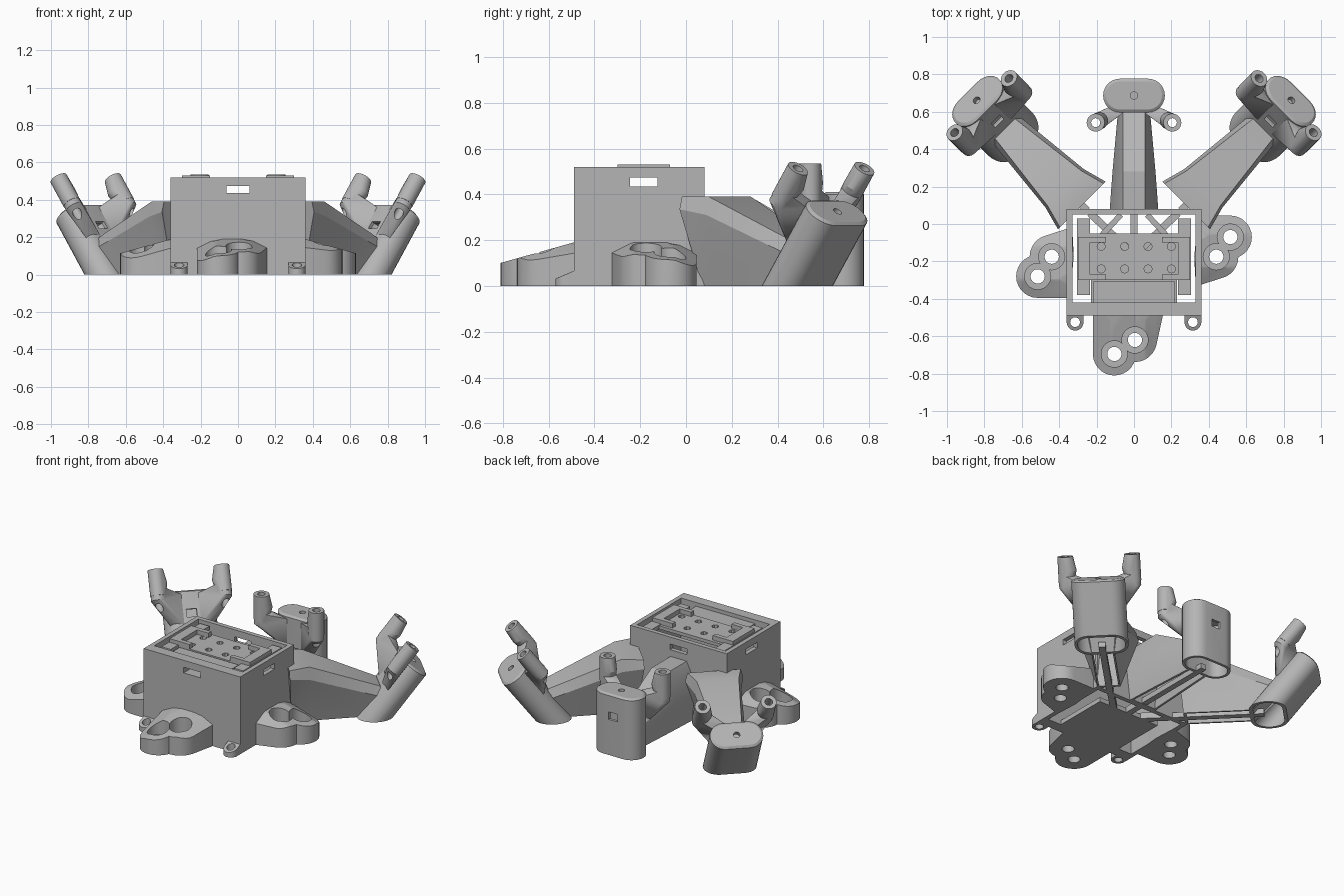
import bpy, bmesh, math
from mathutils import Matrix, Vector

if "Cube" in bpy.data.objects:
    bpy.data.objects.remove(bpy.data.objects["Cube"])

grey = bpy.data.materials.new("plain_grey")
grey.diffuse_color = (0.46, 0.46, 0.46, 1)
grey.use_nodes = True
grey.node_tree.nodes["Principled BSDF"].inputs["Base Color"].default_value = grey.diffuse_color
T, R = Matrix.Translation, Matrix.Rotation


def make(name, bm, m=Matrix()):
    bmesh.ops.recalc_face_normals(bm, faces=bm.faces)
    bm.transform(m)
    me = bpy.data.meshes.new(name)
    bm.to_mesh(me)
    bm.free()
    me.materials.append(grey)
    ob = bpy.data.objects.new(name, me)
    bpy.context.collection.objects.link(ob)
    return ob


def loft(name, rings, m=Matrix(), tri=False):
    """Skin equal-length rings of points and close both ends."""
    bm = bmesh.new()
    rs = [[bm.verts.new(p) for p in ring] for ring in rings]
    for a, b in zip(rs, rs[1:]):
        for i in range(len(a)):
            j = (i + 1) % len(a)
            bm.faces.new((a[i], a[j], b[j], b[i]))
    bm.faces.new(rs[0])
    bm.faces.new(rs[-1])
    if tri:
        bmesh.ops.triangulate(bm, faces=bm.faces)
    return make(name, bm, m)


def hull(name, pts, m=Matrix()):
    bm = bmesh.new()
    for p in pts:
        bm.verts.new(p)
    bmesh.ops.convex_hull(bm, input=bm.verts)
    loose = [v for v in bm.verts if not v.link_faces]
    bmesh.ops.delete(bm, geom=loose, context='VERTS')
    bmesh.ops.dissolve_limit(bm, angle_limit=0.01, verts=bm.verts, edges=bm.edges)
    return make(name, bm, m)


def circle(x, y, r, z, n=28):
    return [(x + r * math.cos(2 * math.pi * i / n), y + r * math.sin(2 * math.pi * i / n), z)
            for i in range(n)]


def stadium(half, r, z, n=14):
    pts = []
    for s in (1, -1):
        for i in range(n + 1):
            a = -math.pi / 2 + math.pi * i / n
            pts.append((s * (half - r + r * math.cos(a)), s * r * math.sin(a), z))
    return pts


def box(name, x0, x1, y0, y1, z0, z1, m=Matrix()):
    return hull(name, [(x, y, z) for x in (x0, x1) for y in (y0, y1) for z in (z0, z1)], m)


def cyl(name, x, y, r, z0, z1, m=Matrix(), n=28):
    return loft(name, [circle(x, y, r, z0, n), circle(x, y, r, z1, n)], m)


def boolean(ob, tools, op='DIFFERENCE'):
    for t in tools:
        md = ob.modifiers.new("bool", 'BOOLEAN')
        md.operation, md.solver, md.object = op, 'EXACT', t
    dg = bpy.context.evaluated_depsgraph_get()
    me = bpy.data.meshes.new_from_object(ob.evaluated_get(dg))
    ob.modifiers.clear()
    ob.data = me
    for t in tools:
        bpy.data.objects.remove(t)
    return ob


# central housing: open walls with a slot through each pair of sides
body = box("housing", -.36, .36, -.49, .08, 0, .52)
boolean(body, [box("cutter", -.33, .33, -.42, .05, -.1, .6),
               box("cutter", -.062, .062, -.7, .3, .435, .473),
               box("cutter", -.6, .6, -.245, -.125, .435, .473)])

# perforated tray, front shelf and floor under them
tray = box("tray", -.235, .235, -.30, -.05, .478, .50)
boolean(tray, [cyl("cutter", x, y, .022, .4, .6, n=8)
               for x in (-.175, -.05, .075, .2) for y in (-.12, -.24)])
box("tray_shelf", -.22, .22, -.425, -.308, .478, .495)
box("floor", -.23, .23, -.43, -.05, 0, .03)
for s in (-1, 1):
    # side rails with raised lips
    box("tray_rail", *sorted((s * .235, s * .305)), -.38, .03, .478, .505)
    box("rail_lip", *sorted((s * .15, s * .30)), -.30, -.27, .49, .53)
    box("rail_lip", *sorted((s * .15, s * .30)), -.10, -.07, .49, .53)
    box("rail_lip", *sorted((s * .235, s * .30)), -.30, -.07, .50, .53)
    # floor braces
    box("floor_brace", -.02, .02, 0, .30, 0, .04, T((s * .02, -.15, 0)) @ R(-s * .8, 4, 'Z'))
    box("tray_strut", -.015, .015, 0, .19, .38, .42, T((s * .2, -.09, 0)) @ R(s * .75, 4, 'Z'))
    # small sloping screw loops at the front corners
    loop = hull("screw_loop", circle(s * .315, -.525, .045, 0)
                + [(p[0], p[1], .05 + .4 * (p[1] + .525)) for p in circle(s * .315, -.525, .045, 0)]
                + [(s * x, -.48, z) for x in (.27, .36) for z in (0, .07)])
    boolean(loop, [cyl("cutter", s * .315, -.525, .026, -.1, .2)])
box("floor_brace", -.02, .02, -.15, .06, 0, .04)


# twin-hole pads: two sloping lobes with dropped flanks, counterbored
def pad(outer, inner, d):
    d = Vector(d)
    face = .49 if d.y else .36
    side = Vector((-d.y, d.x, 0))
    out, inn = Vector((*outer, 0)), Vector((*inner, 0))
    mid = (out + inn).dot(side) / 2 + .02 * (1 if inn.dot(side) > out.dot(side) else -1)
    flare = side * (.035 if inn.dot(side) > out.dot(side) else -.035)

    def lobe(c, r, shift):
        back = c - d * (c.dot(d) - face + .03) + shift
        rim = [Vector(p) for p in circle(c.x, c.y, r, 0) + circle(back.x, back.y, r, 0)
               + circle(c.x, c.y, r * .55, 0) + circle(back.x, back.y, r * .55, 0)]
        pts = [p for p in rim if p.dot(d) > face - .04]

        def top(p):
            drop = max(0, abs(p.dot(side) - mid) - .09) * .5
            return Vector((p.x, p.y, .19 - .28 * (p.dot(d) - face) - drop))
        return hull("pad", pts + [top(p) for p in pts])
    ob = boolean(lobe(out, .115, flare * 0), [lobe(inn, .118, flare)], 'UNION')
    boolean(ob, [cyl("cutter", *c, .07, .055, .4) for c in (outer, inner)])
    boolean(ob, [cyl("cutter", *c, .038, -.1, .2) for c in (outer, inner)])


pad((-.105, -.695), (0.005, -.62), (0, -1, 0))
pad((.515, -.07), (.44, -.175), (1, 0, 0))
pad((-.515, -.28), (-.44, -.175), (-1, 0, 0))


# arm cross-sections: flat top, shoulder, narrow foot; t shrinks it for the cavity
def arm_rings(sections, t=0.0):
    rings = []
    for k, (r_top, r_bot, wt, ws, wb, zt, zs) in enumerate(sections):
        e = t if k != 1 else 0
        side = [(wb - t, r_bot + e, -t * 2), (ws - t, r_top + e, zs - t),
                (wt - t * .8, r_top + e, zt - t)]
        rings.append(side + [(-u, r, z) for u, r, z in reversed(side)])
    return rings


diag = [(.14, .17, .165, .18, .07, .39, .335), (.27, .30, .13, .145, .07, .39, .31),
        (.72, .60, .075, .10, .07, .20, .14)]
rear = [(.075, .075, .06, .13, .10, .39, .25), (.28, .28, .06, .115, .09, .39, .20),
        (.61, .61, .06, .085, .07, .20, .12)]


def finger(x0, angle, tilt, sections):
    base = T((x0, 0, 0)) @ R(math.radians(angle), 4, 'Z')
    m = base @ T((0, .687, 0)) @ R(-math.radians(tilt), 4, 'X')

    # arm shell, kept out of the housing
    arm = loft("arm", arm_rings(sections), base, True)
    boolean(arm, [loft("cutter", arm_rings(sections, .02), base, True)])
    boolean(arm, [box("cutter", -.345, .345, -.43, .065, -.1, .6)])
    # hinge bar along the floor of the arm
    box("arm_bar", -.02, .02, .1, .66, 0, .035, base)

    # hollow capsule tower with chamfered cap, one window and a shallow centre hole
    tower = loft("tower", [stadium(.165, .09, -.15), stadium(.165, .09, .40),
                           stadium(.15, .075, .41)], m)
    window = (-.2, 0) if tilt else (0, .2)
    boolean(tower, [loft("cutter", [stadium(.147, .072, -.25), stadium(.147, .072, .36)], m),
                    box("cutter", -.032, .032, *window, .24, .29, m),
                    cyl("cutter", 0, 0, .02, .38, .5, m, 16),
                    box("cutter", -2, 2, -2, 2, -1, 0)])

    # forked prongs on the inner side, bored through
    for s in (-1, 1):
        u, n = s * .205, -.145
        feet = [(s * a, b, h) for a, b in ((.05, -.088), (.13, -.06)) for h in (.19, .385)]
        strut = hull("prong", circle(u, n, .046, .34) + circle(u, n, .046, .42) + feet, m)
        boolean(strut, [hull("cutter", circle(u, n, .048, .37) + circle(u, n, .048, .535)
                             + circle(u - s * .02, n + .01, .046, .45), m)], 'UNION')
        boolean(strut, [cyl("cutter", u, n, .024, .1, .7, m, 16)])


finger(.18, -45, 37.4, diag)
finger(-.18, 45, 37.4, diag)
finger(0, 0, 0, rear)

# smooth the rounded parts, keep edges crisp
for ob in bpy.context.scene.objects:
    ob.select_set(True)
    bpy.context.view_layer.objects.active = ob
bpy.ops.object.shade_smooth_by_angle(angle=math.radians(25))
